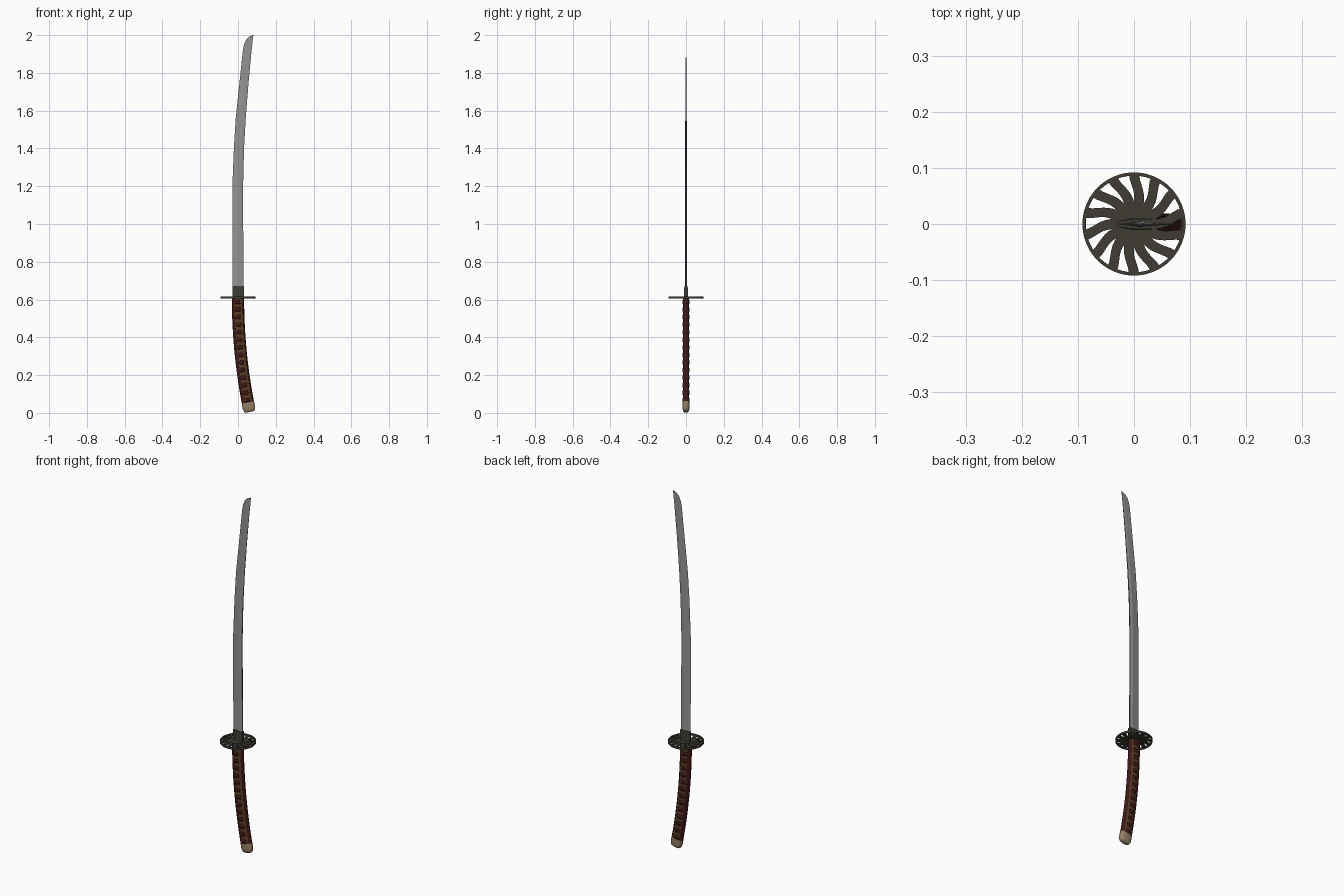
import bpy, bmesh, math
from mathutils import Vector

if "Cube" in bpy.data.objects:
    bpy.data.objects.remove(bpy.data.objects["Cube"])


def mat(name, rgb):
    m = bpy.data.materials.new(name)
    m.diffuse_color = (*rgb, 1)
    m.use_nodes = True
    m.node_tree.nodes["Principled BSDF"].inputs["Base Color"].default_value = m.diffuse_color
    return m


STEEL = mat("blade steel", (0.29, 0.29, 0.29))
SPINE = mat("dark steel", (0.07, 0.07, 0.085))
IRON = mat("guard iron", (0.05, 0.046, 0.036))
RED = mat("dark red wrap", (0.05, 0.009, 0.009))
BROWN = mat("brown grip", (0.10, 0.048, 0.018))
TAN = mat("tan pommel", (0.30, 0.22, 0.13))


def finish(name, bm, mats, angle=None):
    bmesh.ops.recalc_face_normals(bm, faces=bm.faces)
    me = bpy.data.meshes.new(name)
    bm.to_mesh(me)
    bm.free()
    ob = bpy.data.objects.new(name, me)
    bpy.context.collection.objects.link(ob)
    for m in mats:
        me.materials.append(m)
    if angle:
        bpy.context.view_layer.objects.active = ob
        ob.select_set(True)
        bpy.ops.object.shade_smooth_by_angle(angle=math.radians(angle))
        ob.select_set(False)
    return ob


def loft(bm, rings, rule=None, caps=True):
    """Skin a list of closed rings; rule(ring, side) picks the material."""
    vs = [[bm.verts.new(p) for p in r] for r in rings]
    n = len(vs[0])
    for i in range(len(vs) - 1):
        for j in range(n):
            k = (j + 1) % n
            f = bm.faces.new((vs[i][j], vs[i][k], vs[i + 1][k], vs[i + 1][j]))
            if rule:
                f.material_index = rule(i, j)
    if caps:
        bm.faces.new(vs[0])
        bm.faces.new(vs[-1])


# Blade: sharp edge on the left, ridge, flat spine on the right
stations = [(0.61, -0.028, 0.030), (0.9, -0.030, 0.028), (1.2, -0.030, 0.027),
            (1.4, -0.022, 0.032), (1.56, -0.012, 0.041), (1.75, 0.008, 0.056),
            (1.92, 0.026, 0.072), (1.95, 0.032, 0.0755), (1.975, 0.042, 0.078),
            (1.99, 0.056, 0.080), (2.0, 0.078, 0.082)]
rings = []
for z, l, r in stations:
    t = min(0.0055, 0.0055 * (2.05 - z) / 0.7)
    ridge = r - min(0.016, 0.35 * (r - l))
    rings.append([(l, 0, z), (ridge, -t, z), (r, -0.5 * t, z), (r, 0.5 * t, z), (ridge, t, z)])
bm = bmesh.new()
loft(bm, rings, lambda i, j: 1 if j == 2 else 0)
finish("blade", bm, [STEEL, SPINE])

# Collar at the root of the blade
bm = bmesh.new()
loft(bm, [[(-0.029, -0.005, z), (0.0, -w, z), (0.031, -w, z),
           (0.031, w, z), (0.0, w, z), (-0.029, 0.005, z)]
          for z, w in ((0.61, 0.011), (0.672, 0.009))])
finish("blade_collar", bm, [IRON])

# Guard: rim, hub and curved spokes
GZ0, GZ1, SPOKES = 0.605, 0.616, 14


def circle(r, z, n):
    return [(r * math.cos(a), r * math.sin(a), z) for a in (math.tau * i / n for i in range(n))]


bm = bmesh.new()
prof = [(0.086, GZ0), (0.092, GZ0), (0.092, GZ1), (0.086, GZ1), (0.086, GZ0)]
loft(bm, [circle(r, z, 48) for r, z in prof], caps=False)
bmesh.ops.remove_doubles(bm, verts=bm.verts, dist=1e-5)
finish("guard_rim", bm, [IRON], 35)
bm = bmesh.new()
loft(bm, [circle(0.039, z, 32) for z in (GZ0, GZ1)])
finish("guard_hub", bm, [IRON], 35)
bm = bmesh.new()
for s in range(SPOKES):
    rings = []
    for i in range(7):
        u = i / 6
        r = 0.036 + 0.052 * u
        a = math.tau * s / SPOKES + 0.22 * math.sin(u * math.pi / 2) ** 2
        c, e = Vector((math.cos(a), math.sin(a))), Vector((-math.sin(a), math.cos(a)))
        p, q = c * r + e * 0.009, c * r - e * 0.009
        rings.append([(p.x, p.y, GZ0 + 0.002), (q.x, q.y, GZ0 + 0.002),
                      (q.x, q.y, GZ1 - 0.002), (p.x, p.y, GZ1 - 0.002)])
    loft(bm, rings)
finish("guard_spokes", bm, [IRON])


# Handle: curved sweep with rounded oblong sections
def section(z, w, t, n=24):
    s = (0.607 - z) / 0.55
    cx, tilt = 0.052 * s * s, math.atan(0.19 * s)
    out = []
    for j in range(n):
        a = math.tau * j / n
        c, d = math.cos(a), math.sin(a)
        x = w * math.copysign(abs(c) ** 0.75, c)
        y = t * math.copysign(abs(d) ** 0.7, d)
        out.append((cx + x * math.cos(tilt), y, z + x * math.sin(tilt)))
    return out


BANDS, STEPS = 14, 4
N = BANDS * STEPS
bm = bmesh.new()
loft(bm, [section(0.607 - 0.56 * i / N, 0.0305, 0.016) for i in range(N + 1)])
finish("grip", bm, [BROWN], 50)

# Wrap: raised scalloped strips over the cutting side, plain strip over the back
bm = bmesh.new()
for i in range(N):
    z0, z1 = (0.607 - 0.56 * k / N for k in (i, i + 1))
    a, b = (section(z, 0.0325, 0.0175) for z in (z0, z1))
    reach = (4, 5, 5, 4)[i % STEPS] + (2 if i % STEPS in (1, 2) else 0)
    for j in range(24):
        mid = j + 0.5
        if abs(mid - 12) < reach or min(mid, 24 - mid) < 3:
            k = (j + 1) % 24
            bm.faces.new([bm.verts.new(p) for p in (a[j], a[k], b[k], b[j])])
bmesh.ops.remove_doubles(bm, verts=bm.verts, dist=1e-5)
wrap = finish("grip_wrap", bm, [RED], 50)
solid = wrap.modifiers.new("thickness", "SOLIDIFY")
solid.thickness = 0.0025
solid.offset = -1

# Pommel cap with a rounded end
bm = bmesh.new()
loft(bm, [section(z, w, t) for z, w, t in
          ((0.056, 0.033, 0.018), (0.03, 0.0335, 0.0185), (0.016, 0.031, 0.017),
           (0.009, 0.027, 0.014), (0.005, 0.021, 0.010))])
finish("pommel", bm, [TAN], 50)
